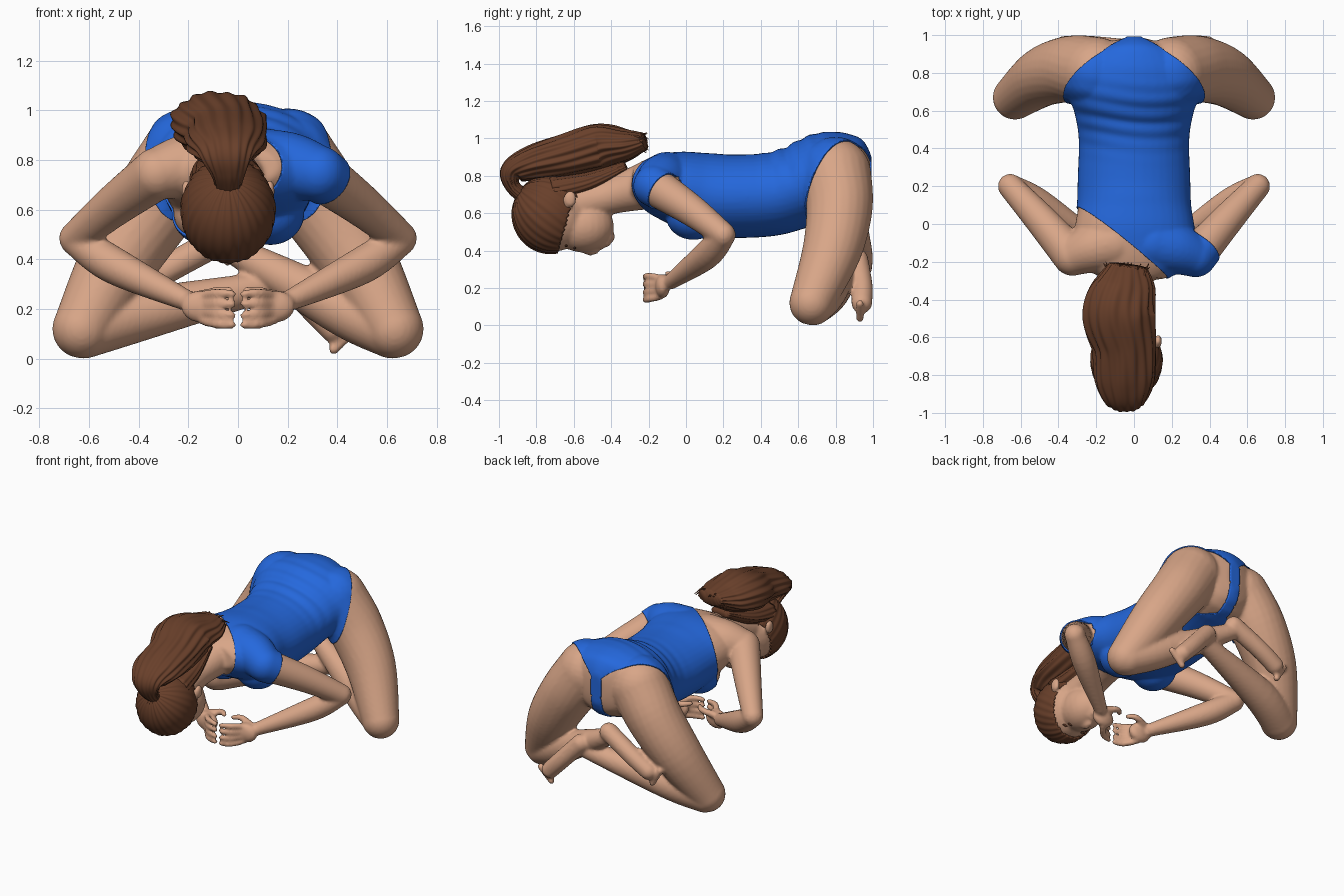
import bpy, bmesh, math, random
from mathutils import Vector, Matrix

if "Cube" in bpy.data.objects:
    bpy.data.objects.remove(bpy.data.objects["Cube"])

random.seed(4)


def material(name, rgb):
    m = bpy.data.materials.new(name)
    m.diffuse_color = (*rgb, 1)
    m.use_nodes = True
    m.node_tree.nodes["Principled BSDF"].inputs["Base Color"].default_value = m.diffuse_color
    return m


SKIN = material("skin", (0.69, 0.38, 0.245))
BLUE = material("blue cloth", (0.018, 0.138, 0.72))
HAIR = material("brown hair", (0.14, 0.05, 0.023))


def make(name, bm, mat):
    me = bpy.data.meshes.new(name)
    bm.to_mesh(me)
    bm.free()
    me.materials.clear()
    me.materials.append(mat)
    for p in me.polygons:
        p.use_smooth = True
        p.material_index = 0
    ob = bpy.data.objects.new(name, me)
    bpy.context.collection.objects.link(ob)
    return ob


def ball(bm, c, r):
    r = r if isinstance(r, tuple) else (r, r, r)
    mat = Matrix.Translation(c) @ Matrix.Diagonal((*r, 1))
    bmesh.ops.create_uvsphere(bm, u_segments=24, v_segments=16, radius=1, matrix=mat)


def tube(bm, pts, seg=24, steps=6, ridge=0, ends=True):
    """Smooth closed loft through (x, y, z, r) or (x, y, z, rx, ry) points."""
    pts = [tuple(p) if len(p) == 5 else (*p, p[3]) for p in pts]
    q = [pts[0]] + pts + [pts[-1]]
    path = []
    for i in range(1, len(q) - 2):
        for k in range(steps):
            t = k / steps
            path.append([0.5 * (2 * b + (c - a) * t + (2 * a - 5 * b + 4 * c - d) * t * t
                                + (3 * b - a - 3 * c + d) * t ** 3)
                         for a, b, c, d in zip(q[i - 1], q[i], q[i + 1], q[i + 2])])
    path.append(list(pts[-1]))
    P = [Vector(p[:3]) for p in path]
    d = (P[-1] - P[0]).normalized()
    ref = Vector((1, 0, 0)) if abs(d.x) < 0.75 else Vector((0, 0, 1))
    rings = []
    for i, p in enumerate(P):
        t = (P[min(i + 1, len(P) - 1)] - P[max(i - 1, 0)]).normalized()
        v = t.cross(ref).normalized()
        u = v.cross(t)
        ring = []
        for k in range(seg):
            a = 2 * math.pi * k / seg
            f = 1 + ridge * (math.sin(17 * a + i * 0.12) + 0.7 * math.sin(7 * a - i * 0.2))
            ring.append(bm.verts.new(p + f * (u * math.cos(a) * path[i][3] + v * math.sin(a) * path[i][4])))
        rings.append(ring)
    for a, b in zip(rings, rings[1:]):
        for k in range(seg):
            bm.faces.new((a[k], a[(k + 1) % seg], b[(k + 1) % seg], b[k]))
    bm.faces.new(rings[0][::-1])
    bm.faces.new(rings[-1])
    if ends:
        ball(bm, P[0], pts[0][3])
        ball(bm, P[-1], pts[-1][3])


# ---- body volumes, later fused into one smooth skin
bm = bmesh.new()
tube(bm, [(0, -0.29, 0.77, 0.16, 0.08), (0, -0.2, 0.76, 0.30, 0.14), (0, -0.05, 0.735, 0.315, 0.19),
          (0, 0.1, 0.70, 0.295, 0.215), (0, 0.25, 0.69, 0.29, 0.215), (0, 0.45, 0.70, 0.285, 0.215),
          (0, 0.6, 0.74, 0.31, 0.215), (0, 0.75, 0.79, 0.36, 0.235), (0, 0.88, 0.80, 0.30, 0.215),
          (0, 0.95, 0.80, 0.17, 0.17), (0, 0.985, 0.80, 0.05, 0.1)], seg=40, ends=False)
# neck and head, face looking down
tube(bm, [(-0.04, -0.62, 0.64, 0.12), (-0.03, -0.42, 0.69, 0.10), (0, -0.2, 0.75, 0.13)])
ball(bm, (-0.04, -0.71, 0.59), (0.17, 0.2, 0.195))
ball(bm, (-0.04, -0.55, 0.53), (0.135, 0.165, 0.14))
ball(bm, (-0.04, -0.42, 0.475), (0.05, 0.04, 0.04))
ball(bm, (-0.04, -0.51, 0.405), (0.024, 0.05, 0.032))
for z, y in ((0.425, -0.45), (0.437, -0.42)):
    ball(bm, (-0.04, y, z), (0.042, 0.014, 0.02))

for s in (-1, 1):
    ball(bm, (-0.04 + s * 0.168, -0.62, 0.675), (0.02, 0.036, 0.046))         # ear
    ball(bm, (s * 0.13, 0.04, 0.585), (0.13, 0.14, 0.12))                     # chest
    tube(bm, [(s * 0.1, -0.1, 0.775, 0.145), (s * 0.22, -0.13, 0.77, 0.13),
              (s * 0.325, -0.17, 0.745, 0.105)])                              # shoulder
    tube(bm, [(s * 0.325, -0.17, 0.745, 0.105), (s * 0.5, 0.03, 0.615, 0.085),
              (s * 0.655, 0.2, 0.485, 0.066)])                                # upper arm
    tube(bm, [(s * 0.655, 0.2, 0.48, 0.064), (s * 0.5, 0.11, 0.375, 0.075),
              (s * 0.21, -0.08, 0.235, 0.043)])                               # forearm
    ball(bm, (s * 0.15, -0.125, 0.21), (0.08, 0.04, 0.065))                   # palm
    for k in range(4):                                                        # fingers
        z = 0.265 - 0.042 * k
        tube(bm, [(s * 0.14, -0.14, 0.21 + (z - 0.21) * 0.8, 0.02), (s * 0.085, -0.2, z, 0.019),
                  (s * 0.02, -0.22, z - 0.004, 0.015)], seg=12)
    tube(bm, [(s * 0.16, -0.09, 0.25, 0.024), (s * 0.08, -0.07, 0.27, 0.021),
              (s * 0.035, -0.1, 0.275, 0.017)], seg=12)                       # thumb
    tube(bm, [(s * 0.2, 0.80, 0.81, 0.19), (s * 0.33, 0.82, 0.63, 0.178),
              (s * 0.48, 0.78, 0.40, 0.158), (s * 0.63, 0.67, 0.12, 0.118)])  # thigh

# shins cross behind; each foot points to the far side
SHINS = [
    [(-0.62, 0.68, 0.11, 0.11), (-0.38, 0.77, 0.18, 0.105), (0.2, 0.89, 0.31, 0.052)],
    [(0.62, 0.68, 0.11, 0.11), (0.4, 0.77, 0.21, 0.105), (-0.06, 0.91, 0.46, 0.052)]]
FEET = [
    [(0.17, 0.915, 0.35, 0.06), (0.3, 0.94, 0.21, 0.058), (0.385, 0.94, 0.12, 0.056)],
    [(-0.05, 0.92, 0.49, 0.06), (-0.25, 0.94, 0.38, 0.058), (-0.37, 0.94, 0.31, 0.056)]]
for shin, foot in zip(SHINS, FEET):
    tube(bm, shin)
    tube(bm, foot)
    tip = Vector(foot[2][:3])
    d = (tip - Vector(foot[1][:3])).normalized()
    side = d.cross(Vector((0, 1, 0)))
    for k in range(5):                                                        # toes
        ball(bm, tip + d * 0.06 + side * (k - 2) * 0.028 + Vector((0, -0.01, 0)), 0.022)

raw = make("body_volumes", bm, SKIN)
mod = raw.modifiers.new("fuse", 'REMESH')
mod.mode = 'VOXEL'
mod.voxel_size = 0.011
mod = raw.modifiers.new("soften", 'SMOOTH')
mod.iterations = 5
fused = bpy.data.meshes.new_from_object(raw.evaluated_get(bpy.context.evaluated_depsgraph_get()))
bpy.data.objects.remove(raw)

# ---- cut lines of the one-shoulder leotard: neckline, leg openings, arm openings
NECK = (Vector((-0.3, 0.12, 0.9)), Vector((-0.625, -0.78, 0.12)))
LEGS = {s: (Vector((0, 1.04, 0.95)), Vector((s, 1.25, -0.5))) for s in (-1, 1)}
ARMS = {s: (Vector((s * 0.40, -0.13, 0.76)), Vector((s * 0.55, 0.7, -0.45))) for s in (-1, 1)}


def beyond(p, plane):
    return (p - plane[0]).dot(plane[1]) > 0


def is_cloth(p):
    s = 1 if p.x > 0 else -1
    if p.y < -0.36 or p.z < 0.43 or beyond(p, NECK):
        return False
    if p.y < 0.45:
        return not (abs(p.x) > 0.312 and beyond(p, ARMS[s]))
    return (abs(p.x) < 0.035 and p.z > 0.55) or not beyond(p, LEGS[s])


bm = bmesh.new()
bm.from_mesh(fused)
for co, no in [NECK, *LEGS.values(), *ARMS.values()]:
    bmesh.ops.bisect_plane(bm, geom=bm.verts[:] + bm.edges[:] + bm.faces[:], plane_co=co, plane_no=no, dist=1e-4)
cloth = bm.copy()
for b, keep in ((bm, False), (cloth, True)):
    drop = [f for f in b.faces if is_cloth(f.calc_center_median()) != keep]
    bmesh.ops.delete(b, geom=drop, context='FACES')
make("body", bm, SKIN)

# fabric folds over the lower back
cloth.normal_update()
for v in cloth.verts:
    w = math.exp(-((v.co.y - 0.57) / 0.14) ** 2) * max(0, v.normal.z)
    v.co += v.normal * 0.005 * w * math.sin(75 * v.co.y + 2.5 * math.sin(6 * v.co.x + 1))
leotard = make("leotard", cloth, BLUE)
sol = leotard.modifiers.new("cloth thickness", 'SOLIDIFY')
sol.thickness = 0.008
sol.offset = 1

# ---- hair cap, combed toward the knot at the crown
bm = bmesh.new()
bmesh.ops.create_uvsphere(bm, u_segments=144, v_segments=60, radius=0.205)
for v in bm.verts:
    a = math.atan2(v.co.y, v.co.x)
    w = min(1, math.hypot(v.co.x, v.co.y) / 0.1)
    v.co *= 1 + w * (0.01 * math.sin(28 * a) + 0.006 * math.sin(11 * a))
rot = Vector((0, 0, 1)).rotation_difference(Vector((0, -0.8, 0.6))).to_matrix().to_4x4()
bm.transform(Matrix.Translation((-0.04, -0.725, 0.595)) @ Matrix.Diagonal((0.93, 1, 1.03, 1)) @ rot)
front = [f for f in bm.faces for c in [f.calc_center_median()]
         if c.y > -0.685 + 0.3 * (c.z - 0.4) + 2 * max(0, c.z - 0.68)]
bmesh.ops.delete(bm, geom=front, context='FACES')
cap = make("hair_cap", bm, HAIR)
sol = cap.modifiers.new("hair thickness", 'SOLIDIFY')
sol.thickness = 0.025

# hair at the nape
bm = bmesh.new()
tube(bm, [(-0.04, -0.72, 0.72, 0.15, 0.08), (-0.05, -0.52, 0.765, 0.13, 0.06), (-0.04, -0.32, 0.85, 0.07, 0.03)],
     seg=72, ridge=0.03, ends=False)
make("nape_hair", bm, HAIR)

# ponytail: rises from the knot and falls back over the shoulders
bm = bmesh.new()
tube(bm, [(-0.04, -0.87, 0.69, 0.05, 0.04), (-0.04, -0.93, 0.75, 0.07, 0.04), (-0.045, -0.93, 0.82, 0.11, 0.065),
          (-0.05, -0.83, 0.865, 0.155, 0.09), (-0.05, -0.65, 0.905, 0.165, 0.115), (-0.08, -0.47, 0.95, 0.19, 0.125),
          (-0.045, -0.32, 0.965, 0.155, 0.085), (-0.03, -0.22, 0.985, 0.1, 0.045)],
     seg=120, steps=10, ridge=0.035, ends=False)
make("ponytail", bm, HAIR)

# loose strands at the tail
bm = bmesh.new()
for k in range(24):
    x = random.uniform(-0.13, 0.07)
    z = random.uniform(0.94, 1.02)
    tube(bm, [(x, -0.36, z, 0.008), (x * 1.05, -0.26, z + 0.005, 0.006),
              (x * 1.1 + random.uniform(-0.03, 0.03), random.uniform(-0.24, -0.2), z + random.uniform(-0.03, 0.02), 0.002)],
         seg=6, steps=3, ends=False)
make("loose_strands", bm, HAIR)

# closed eyes
bm = bmesh.new()
for s in (-1, 1):
    ball(bm, (-0.04 + s * 0.06, -0.595, 0.414), (0.026, 0.006, 0.008))
    ball(bm, (-0.04 + s * 0.06, -0.64, 0.426), (0.032, 0.007, 0.008))
make("eyelashes_and_brows", bm, HAIR)
